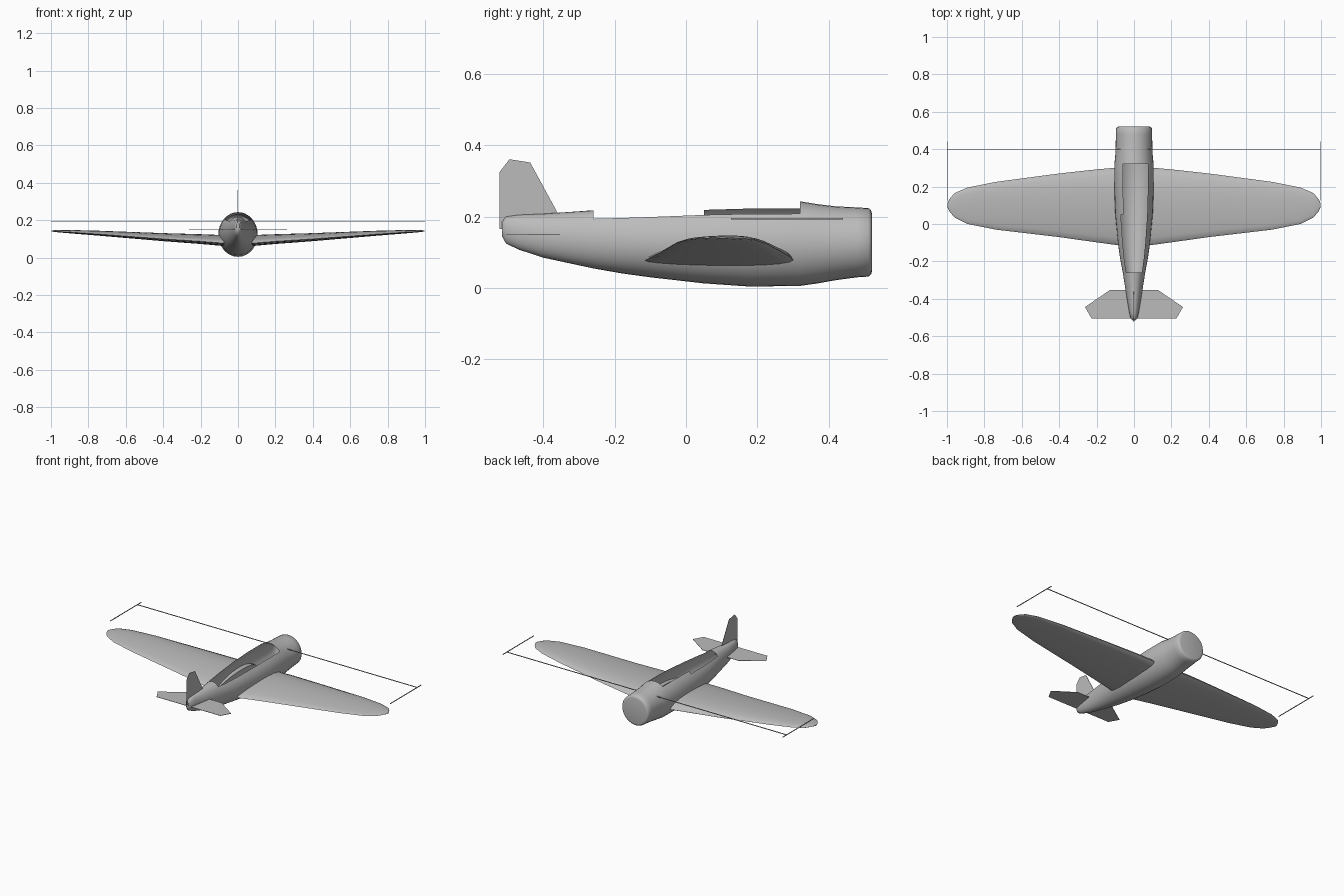
import bpy, bmesh, math

cube = bpy.data.objects.get("Cube")
if cube:
    bpy.data.objects.remove(cube, do_unlink=True)

grey = bpy.data.materials.new("plain_grey")
grey.use_nodes = True
grey.diffuse_color = (0.5, 0.5, 0.5, 1)
grey.node_tree.nodes["Principled BSDF"].inputs["Base Color"].default_value = (0.5, 0.5, 0.5, 1)


def finish(bm, name, smooth=True):
    """Turn a bmesh into a named, coloured object."""
    mesh = bpy.data.meshes.new(name)
    bm.to_mesh(mesh)
    bm.free()
    mesh.materials.append(grey)
    obj = bpy.data.objects.new(name, mesh)
    bpy.context.collection.objects.link(obj)
    if smooth:
        bpy.ops.object.select_all(action='DESELECT')
        obj.select_set(True)
        bpy.context.view_layer.objects.active = obj
        bpy.ops.object.shade_smooth_by_angle(angle=math.radians(45))
    return obj


def bridge(bm, a, b, skip=()):
    """Join two rings of vertices with quads."""
    n = len(a)
    for k in range(n):
        if k not in skip:
            bm.faces.new((a[k], a[(k + 1) % n], b[(k + 1) % n], b[k]))


# Fuselage: lofted oval rings (y, top, bottom, half width), open at the cockpit
SIDES = 32
REAR, FRONT = -0.26, 0.32
hull = [
    (-0.516, 0.185, 0.145, 0.008), (-0.505, 0.2, 0.125, 0.018),
    (-0.47, 0.205, 0.108, 0.026), (-0.4, 0.208, 0.085, 0.038),
    (REAR, 0.218, 0.055, 0.06), (-0.18, 0.223, 0.041, 0.075),
    (-0.1, 0.228, 0.03, 0.086), (0.05, 0.238, 0.013, 0.1),
    (0.18, 0.243, 0.004, 0.105), (FRONT, 0.243, 0.006, 0.105),
    (0.37, 0.235, 0.013, 0.1), (0.42, 0.229, 0.022, 0.098),
    (0.48, 0.226, 0.03, 0.097), (0.512, 0.224, 0.032, 0.096),
    (0.519, 0.218, 0.038, 0.09), (0.521, 0.21, 0.046, 0.082),
]
bm = bmesh.new()
rings = []
for y, top, bottom, half in hull:
    mid, tall = (top + bottom) / 2, (top - bottom) / 2
    angles = [2 * math.pi * k / SIDES for k in range(SIDES)]
    rings.append([bm.verts.new((half * math.sin(a), y, mid + tall * math.cos(a)))
                  for a in angles])
for i in range(len(hull) - 1):
    opening = ()
    if REAR <= hull[i][0] < FRONT:
        left = 4 if hull[i][0] < 0 else 3
        opening = [k % SIDES for k in range(-left, 4)]
    bridge(bm, rings[i], rings[i + 1], opening)
bm.faces.new(rings[0][::-1])
bm.faces.new(rings[-1])
bmesh.ops.recalc_face_normals(bm, faces=bm.faces)
finish(bm, "fuselage")

# Wings: lofted airfoils (x, leading y, trailing y, chord height, rise, drop)
wing = [
    (0.075, 0.303, -0.115, 0.077, 0.042, 0.015),
    (0.2, 0.292, -0.098, 0.087, 0.037, 0.014),
    (0.4, 0.27, -0.07, 0.1, 0.03, 0.012),
    (0.74, 0.225, -0.03, 0.125, 0.018, 0.008),
    (0.89, 0.195, 0.0, 0.135, 0.012, 0.006),
    (0.96, 0.165, 0.035, 0.139, 0.008, 0.004),
    (0.985, 0.135, 0.065, 0.141, 0.005, 0.003),
    (0.998, 0.11, 0.09, 0.141, 0.002, 0.002),
]
STEPS = 10


def airfoil(bm, side, x, lead, trail, height, rise, drop):
    ring = []
    for k in range(2 * STEPS):
        a = math.pi * k / STEPS
        t = (1 - math.cos(a)) / 2
        bulge = math.sin(a) * (1.25 - 0.5 * t)
        z = height + bulge * (rise if k < STEPS else drop)
        ring.append(bm.verts.new((side * x, lead + (trail - lead) * t, z)))
    return ring


for name, side in (("left_wing", 1), ("right_wing", -1)):
    bm = bmesh.new()
    rings = [airfoil(bm, side, *row) for row in wing]
    for a, b in zip(rings, rings[1:]):
        bridge(bm, a, b)
    bm.faces.new(rings[0])
    bm.faces.new(rings[-1][::-1])
    bmesh.ops.recalc_face_normals(bm, faces=bm.faces)
    finish(bm, name)


# Tail surfaces: thin flat panels
def panel(name, points):
    bm = bmesh.new()
    face = bm.faces.new([bm.verts.new(p) for p in points])
    normal = face.normal_update() or face.normal.copy()
    extra = bmesh.ops.extrude_face_region(bm, geom=[face])
    verts = [v for v in extra["geom"] if isinstance(v, bmesh.types.BMVert)]
    bmesh.ops.translate(bm, verts=verts, vec=normal * 0.002)
    bmesh.ops.recalc_face_normals(bm, faces=bm.faces)
    finish(bm, name, smooth=False)


half = [(0.13, -0.354), (0.262, -0.444), (0.227, -0.505)]
outline = half + [(-x, y) for x, y in reversed(half)]
panel("tailplane", [(x, y, 0.152) for x, y in outline])
fin = [(-0.523, 0.165), (-0.523, 0.325), (-0.495, 0.361),
       (-0.437, 0.352), (-0.358, 0.207), (-0.4, 0.165)]
panel("tail_fin", [(0, y, z) for y, z in fin])


# Span marker: a thin line across the nose with a tick at each end
def bar(name, centre, size):
    bm = bmesh.new()
    bmesh.ops.create_cube(bm, size=1)
    bmesh.ops.scale(bm, verts=bm.verts, vec=size)
    bmesh.ops.translate(bm, verts=bm.verts, vec=centre)
    finish(bm, name, smooth=False)


bar("span_line", (0, 0.4, 0.194), (1.996, 0.004, 0.004))
for name, side in (("left_span_tick", 1), ("right_span_tick", -1)):
    bar(name, (side * 0.998, 0.283, 0.194), (0.004, 0.315, 0.004))
